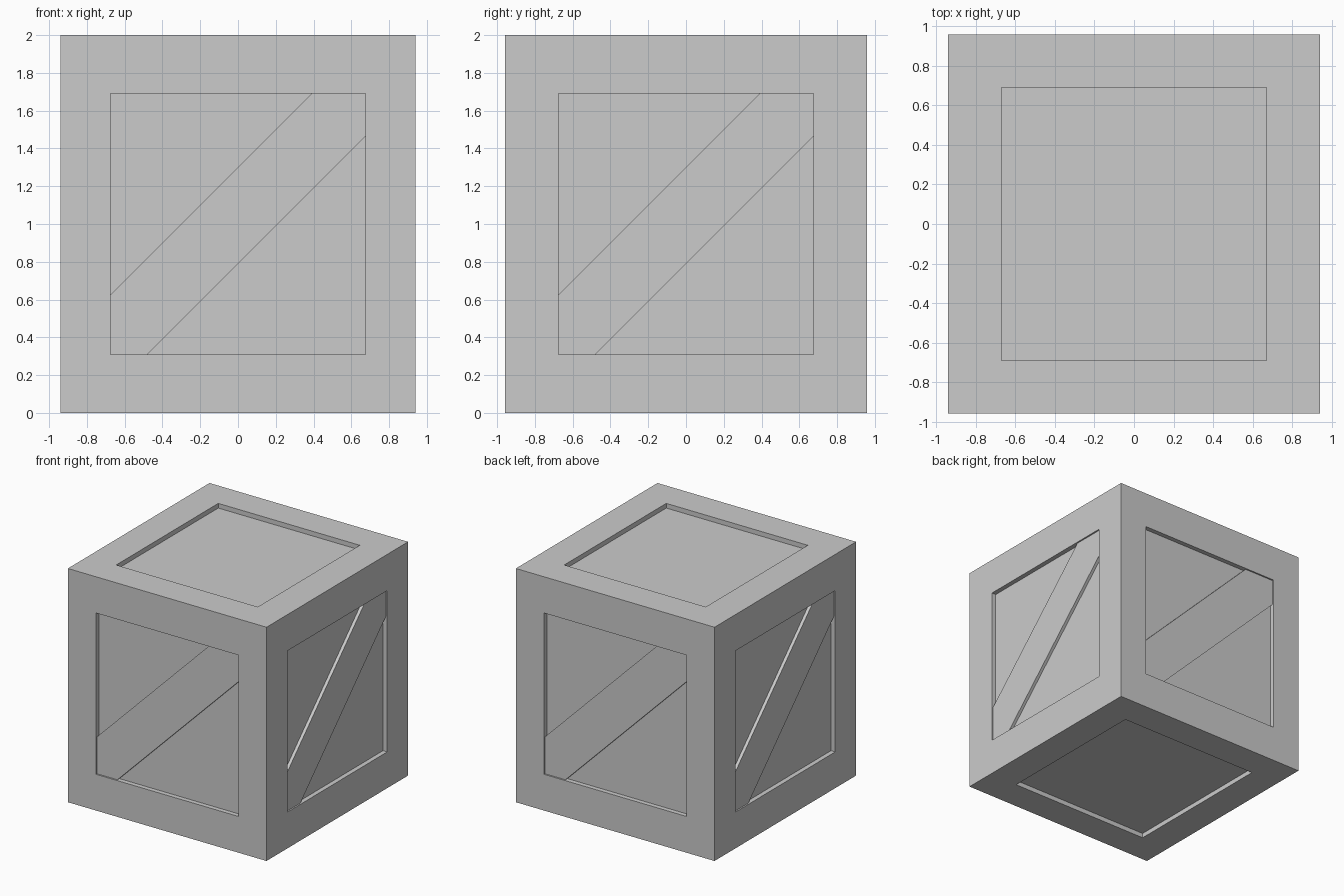
import bpy, bmesh
from math import copysign, pi
from mathutils import Matrix, Vector

HALF = Vector((0.94, 0.957, 1.0))   # half size of the crate
SIDE_OPEN = (0.675, 0.675, 0.69)    # half size of the side recesses
LID_OPEN = (0.67, 0.69, 0.69)       # half size of the top and bottom recesses
RECESS = 0.04
BRACE = 0.027

old = bpy.data.objects.get("Cube")
if old:
    bpy.data.objects.remove(old, do_unlink=True)

grey = bpy.data.materials.new("plain_grey")
grey.use_nodes = True
colour = (0.6, 0.6, 0.6, 1)
grey.diffuse_color = colour
grey.node_tree.nodes["Principled BSDF"].inputs["Base Color"].default_value = colour


def finish(bm, name):
    bmesh.ops.recalc_face_normals(bm, faces=bm.faces[:])
    mesh = bpy.data.meshes.new(name)
    bm.to_mesh(mesh)
    bm.free()
    mesh.materials.append(grey)
    obj = bpy.data.objects.new(name, mesh)
    bpy.context.collection.objects.link(obj)
    return obj


# Crate body: a box with a recessed panel in each face
bm = bmesh.new()
bmesh.ops.create_cube(bm, size=2, matrix=Matrix.Diagonal((*HALF, 1)))
for face in bm.faces[:]:
    normal = face.normal.copy()
    bmesh.ops.inset_individual(bm, faces=[face], thickness=0.2)
    opening = LID_OPEN if abs(normal.z) > 0.5 else SIDE_OPEN
    for v in face.verts:
        for axis in range(3):
            if abs(normal[axis]) < 0.5:
                v.co[axis] = copysign(opening[axis], v.co[axis])
    panel = bmesh.ops.extrude_discrete_faces(bm, faces=[face])["faces"][0]
    bmesh.ops.translate(bm, verts=panel.verts[:], vec=-normal * RECESS)
crate = finish(bm, "crate_body")
crate.location.z = HALF.z

# Diagonal braces: one profile, clipped to the recess, turned to each side
profile = [(-0.675, 0.625), (-0.675, 0.31), (-0.48, 0.31),
           (0.675, 1.465), (0.675, 1.69), (0.39, 1.69)]
for turn, side in enumerate(("front", "left", "back", "right")):
    bm = bmesh.new()
    depth = HALF[1 - turn % 2] - RECESS
    base = bm.faces.new([bm.verts.new((u, -depth, z)) for u, z in profile])
    top = bmesh.ops.extrude_face_region(bm, geom=[base])["geom"]
    bmesh.ops.translate(bm, vec=(0, -BRACE, 0),
                        verts=[g for g in top if isinstance(g, bmesh.types.BMVert)])
    bm.transform(Matrix.Rotation(turn * pi / 2, 4, "Z"))
    finish(bm, side + "_brace")
